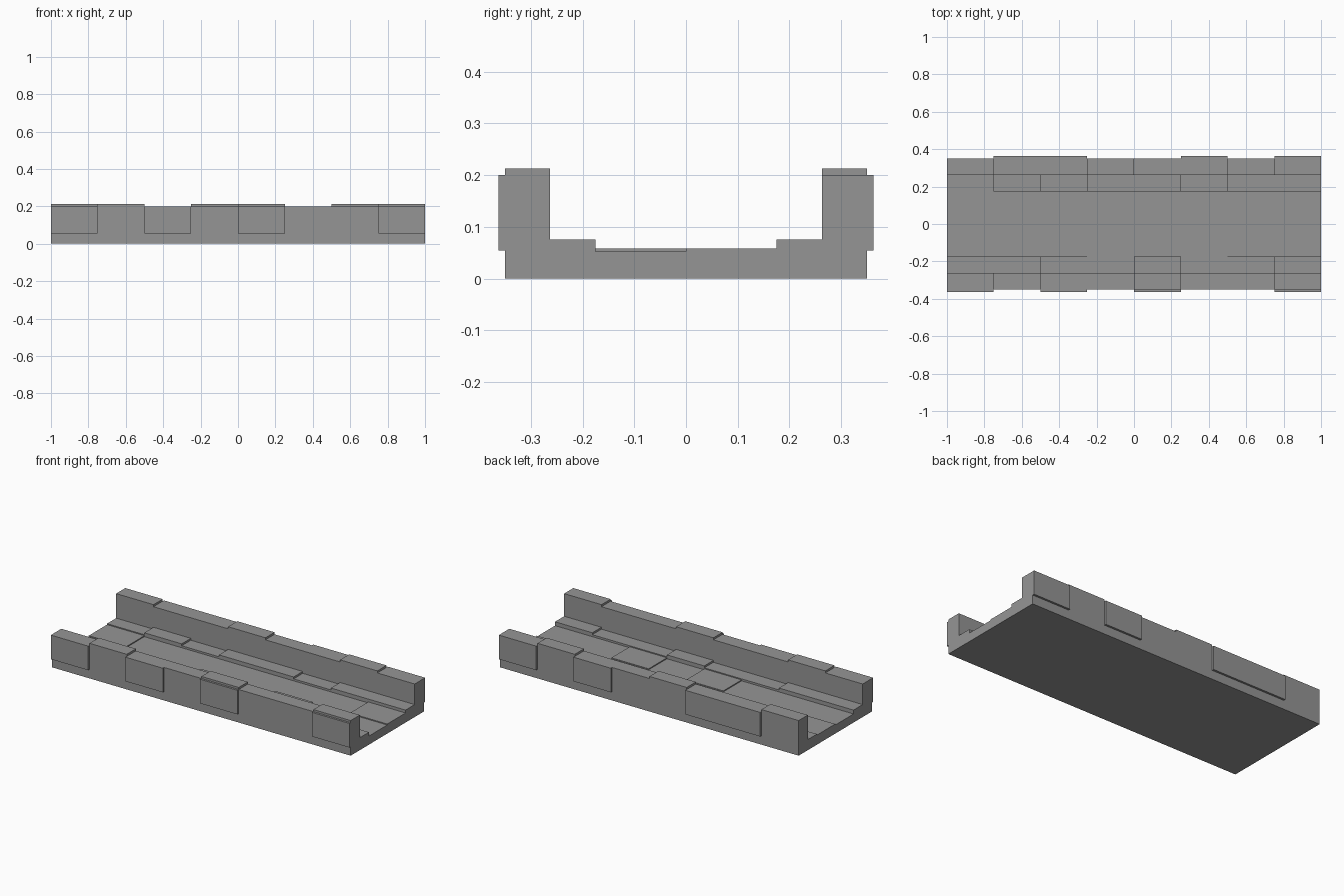
import bpy
import bmesh

if "Cube" in bpy.data.objects:
    bpy.data.objects.remove(bpy.data.objects["Cube"], do_unlink=True)

stone = bpy.data.materials.new("stone_grey")
stone.use_nodes = True
GREY = (0.3, 0.3, 0.3, 1)
stone.diffuse_color = GREY
stone.node_tree.nodes["Principled BSDF"].inputs["Base Color"].default_value = GREY

COLUMN = 0.25                       # length of one stone along the channel
OUTER, INNER, CURB = 0.35, 0.2625, 0.175
FLOOR_Z, CURB_Z, WALL_Z = 0.052, 0.064, 0.2
SINK = 0.01                         # raised stones are seated into the body


def add_object(name, bm):
    bmesh.ops.recalc_face_normals(bm, faces=bm.faces)
    mesh = bpy.data.meshes.new(name)
    bm.to_mesh(mesh)
    bm.free()
    mesh.materials.append(stone)
    obj = bpy.data.objects.new(name, mesh)
    bpy.context.collection.objects.link(obj)
    return obj


def add_box(bm, low, high):
    verts = bmesh.ops.create_cube(bm, size=1)["verts"]
    for v in verts:
        for i in range(3):
            v.co[i] = low[i] if v.co[i] < 0 else high[i]


def stones(name, runs, y_range, z_range):
    """A row of raised stones; each run is (first column, column count)."""
    bm = bmesh.new()
    for first, count in runs:
        x = -1 + first * COLUMN
        add_box(bm, (x, y_range[0], z_range[0]),
                (x + count * COLUMN, y_range[1], z_range[1]))
    return add_object(name, bm)


# Channel body: stepped cross-section extruded along x
half = [(CURB, FLOOR_Z), (CURB, CURB_Z), (INNER, CURB_Z),
        (INNER, WALL_Z), (OUTER, WALL_Z), (OUTER, 0)]
section = half + [(-y, z) for y, z in reversed(half)]
bm = bmesh.new()
face = bm.faces.new([bm.verts.new((-1, y, z)) for y, z in section])
end = bmesh.ops.extrude_face_region(bm, geom=[face])["geom"]
bmesh.ops.translate(bm, vec=(2, 0, 0),
                    verts=[g for g in end if isinstance(g, bmesh.types.BMVert)])
add_object("channel_body", bm)

# Raised stones on the wall tops
cap_z = (WALL_Z - SINK, 0.2125)
stones("front_wall_caps", [(1, 1), (4, 1), (7, 1)], (-OUTER, -INNER), cap_z)
stones("back_wall_caps", [(0, 1), (3, 1), (6, 1)], (INNER, OUTER), cap_z)

# Stones standing proud of the outer wall faces
panel_z = (0.054, WALL_Z)
stones("front_wall_panels", [(0, 1), (2, 1), (4, 1), (7, 1)],
       (-0.3625, -OUTER + SINK), panel_z)
stones("back_wall_panels", [(1, 2), (5, 1), (7, 1)],
       (OUTER - SINK, 0.3625), panel_z)

# Raised stones on the inner curbs
curb_z = (CURB_Z - SINK, 0.0755)
stones("front_curb_stones", [(0, 2), (4, 1), (7, 1)], (-INNER, -CURB), curb_z)
stones("back_curb_stones", [(1, 1), (3, 2), (6, 2)], (CURB, INNER), curb_z)

# Slightly raised floor tiles
tile_z = (FLOOR_Z - SINK, 0.058)
stones("front_floor_tiles", [(3, 1), (5, 1)], (-CURB, 0), tile_z)
stones("back_floor_tiles", [(0, 1), (7, 1)], (0, CURB), tile_z)
